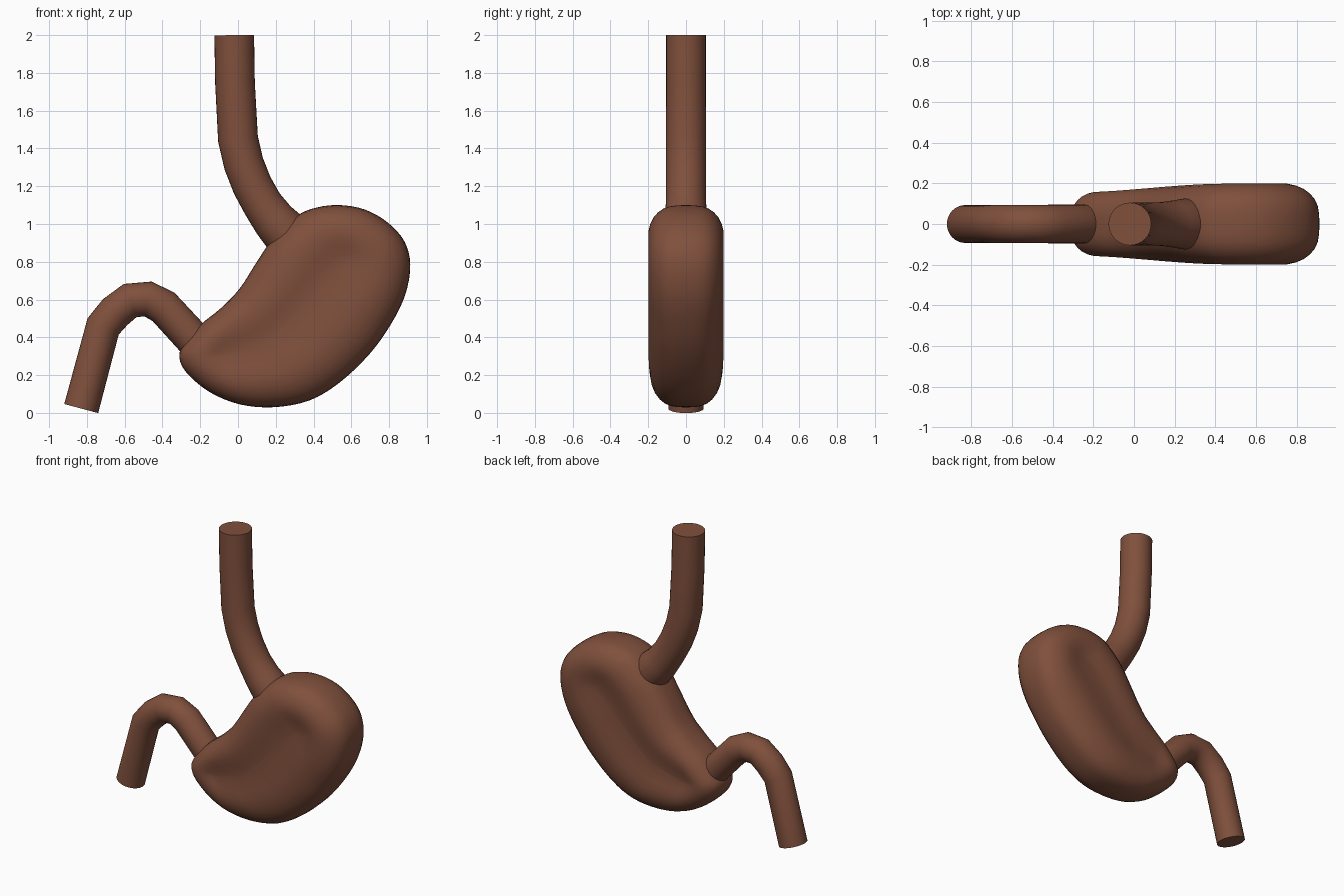
import bpy, bmesh, math
from mathutils import Vector

if "Cube" in bpy.data.objects:
    bpy.data.objects.remove(bpy.data.objects["Cube"])

flesh = bpy.data.materials.new("reddish brown")
flesh.diffuse_color = (0.215, 0.08, 0.046, 1)
flesh.use_nodes = True
flesh.node_tree.nodes["Principled BSDF"].inputs["Base Color"].default_value = flesh.diffuse_color


def finish(name, bm, angle):
    bmesh.ops.recalc_face_normals(bm, faces=bm.faces)
    me = bpy.data.meshes.new(name)
    bm.to_mesh(me)
    bm.free()
    me.materials.append(flesh)
    ob = bpy.data.objects.new(name, me)
    bpy.context.collection.objects.link(ob)
    bpy.ops.object.select_all(action='DESELECT')
    ob.select_set(True)
    bpy.context.view_layer.objects.active = ob
    bpy.ops.object.shade_smooth_by_angle(angle=math.radians(angle))
    return ob


def bridge(bm, a, b):
    n = len(a)
    for i in range(n):
        bm.faces.new((a[i], a[(i + 1) % n], b[(i + 1) % n], b[i]))


def tube(name, path, sides=32):
    """Sweep a circle along (x, z, radius) points, mitred at each bend."""
    bm = bmesh.new()
    pts = [Vector((x, 0, z)) for x, z, r in path]
    rings = []
    for i, p in enumerate(pts):
        d0 = (p - pts[max(i - 1, 0)]).normalized()
        d1 = (pts[min(i + 1, len(pts) - 1)] - p).normalized()
        t = (d0 + d1).normalized()
        side = Vector((t.z, 0, -t.x))
        r = path[i][2]
        rings.append([bm.verts.new(p + side * r * math.cos(a) + Vector((0, r * math.sin(a), 0)))
                      for a in (2 * math.pi * k / sides for k in range(sides))])
    for a, b in zip(rings, rings[1:]):
        bridge(bm, a, b)
    bm.faces.new(rings[0])
    bm.faces.new(rings[-1])
    return finish(name, bm, 40)


# Stomach body: front outline (x, z) smoothed into a closed loop
outline = [(-.31, .29), (-.29, .36), (-.20, .465), (-.09, .555), (.01, .66), (.10, .80),
           (.19, .93), (.315, 1.045), (.42, 1.088), (.54, 1.10), (.67, 1.077), (.79, 1.01),
           (.88, .91), (.912, .785), (.886, .627), (.81, .47), (.695, .31), (.537, .16),
           (.378, .066), (.19, .03), (.01, .045), (-.15, .11), (-.27, .21)]
spine = [Vector(p) for p in ((-.06, .31), (.10, .35), (.25, .45), (.38, .60), (.47, .72), (.56, .80))]


def smooth_loop(points, steps=4):
    p = [Vector(q) for q in points]
    n, out = len(p), []
    for i in range(n):
        a, b, c, d = p[i - 1], p[i], p[(i + 1) % n], p[(i + 2) % n]
        for s in range(steps):
            t = s / steps
            out.append(.5 * (2 * b + (c - a) * t + (2 * a - 5 * b + 4 * c - d) * t * t
                             + (3 * b - a - 3 * c + d) * t ** 3))
    return out


def nearest_on_spine(p):
    best = None
    for a, b in zip(spine, spine[1:]):
        t = max(0, min(1, (p - a).dot(b - a) / (b - a).length_squared))
        q = a.lerp(b, t)
        if best is None or (p - q).length < (p - best).length:
            best = q
    return best


def half_depth(x):
    f = max(0, min(1, (x + .3) / .75))
    return .155 + .043 * f * f * (3 - 2 * f)


# Rim-to-centre profile: (share of the way to the spine, share of half depth)
profile = [(0, 0), (.006, .25), (.025, .45), (.065, .61), (.13, .75), (.22, .87), (.33, .955),
           (.45, 1.0), (.58, 1.0), (.72, .96), (.85, .92), (.97, .90)]
bm = bmesh.new()
loop = smooth_loop(outline)
targets = [nearest_on_spine(p) for p in loop]


def body_ring(t, depth, sign):
    ring = []
    for p, q in zip(loop, targets):
        c = p.lerp(q, t)
        ring.append(bm.verts.new((c.x, sign * depth * half_depth(c.x), c.y)))
    return ring


rim = body_ring(0, 0, 1)
for sign in (-1, 1):
    last = rim
    for t, depth in profile[1:]:
        ring = body_ring(t, depth, sign)
        bridge(bm, last, ring)
        last = ring
    bm.faces.new(last)
finish("stomach_body", bm, 80)

# Gullet entering at the upper left, slightly flared at the joint
tube("oesophagus", [(-.02, 2.0, .105), (-.016, 1.75, .105), (0, 1.45, .106), (.03, 1.32, .106),
                    (.075, 1.205, .106), (.13, 1.105, .107), (.19, 1.02, .115),
                    (.25, .955, .125), (.30, .90, .115)])

# Outlet tube arching over and down to the ground
tube("duodenum", [(-.19, .335, .092), (-.25, .405, .095), (-.394, .561, .095), (-.476, .603, .094),
                  (-.571, .595, .094), (-.65, .534, .094), (-.714, .458, .093), (-.83, .023, .093)])
